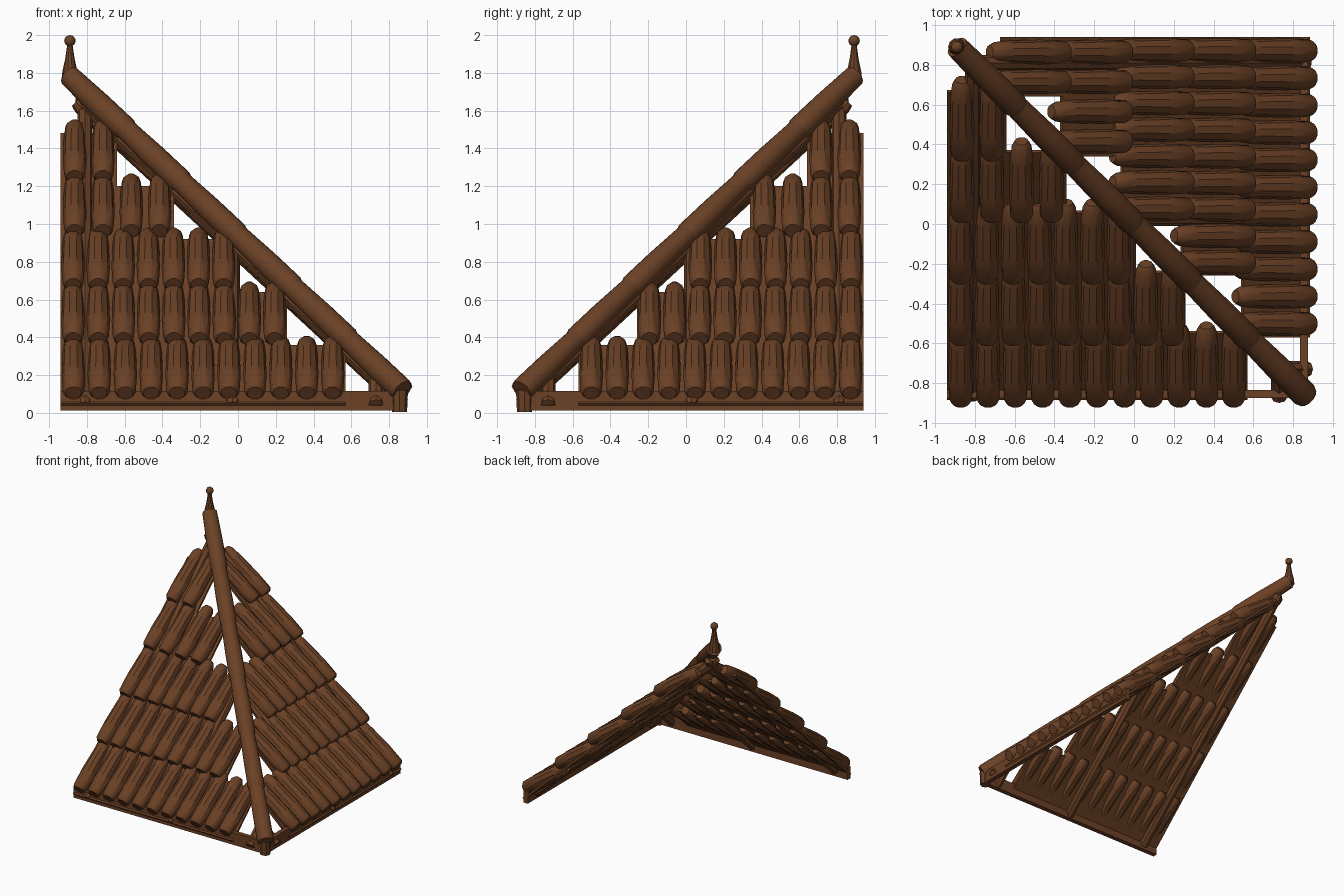
import bpy, bmesh, math
from mathutils import Vector, Matrix

cube = bpy.data.objects.get("Cube")
if cube:
    bpy.data.objects.remove(cube, do_unlink=True)

brown = bpy.data.materials.new("warm_brown_wood")
brown.use_nodes = True
COLOUR = (0.147, 0.053, 0.019, 1)
brown.diffuse_color = COLOUR
brown.node_tree.nodes["Principled BSDF"].inputs["Base Color"].default_value = COLOUR

# Swaps the front slope onto the right slope across the hip diagonal
ACROSS_HIP = Matrix(((0, -1, 0, 0), (-1, 0, 0, 0), (0, 0, 1, 0), (0, 0, 0, 1)))
LEFT_EDGE = -0.94
PITCH = 0.926


def slope_z(y):
    return 0.869 + PITCH * y


def hip_point(x, drop=0.0):
    return Vector((x, -x, 0.94 - 0.945 * x - drop))


def finish(name, bm):
    bmesh.ops.recalc_face_normals(bm, faces=bm.faces)
    mesh = bpy.data.meshes.new(name)
    bm.to_mesh(mesh)
    bm.free()
    mesh.shade_smooth()
    mesh.set_sharp_from_angle(angle=math.radians(35))
    mesh.materials.append(brown)
    bpy.context.collection.objects.link(bpy.data.objects.new(name, mesh))


def finish_both(name, bm):
    other = bm.copy()
    bmesh.ops.transform(other, matrix=ACROSS_HIP, verts=other.verts)
    finish("front_" + name, bm)
    finish("right_" + name, other)


def turned(bm, start, end, profile, sides=10):
    """Closed round bar; profile holds (fraction along, radius)."""
    start, end = Vector(start), Vector(end)
    turn = (end - start).to_track_quat('Z', 'Y')
    rings = []
    for t, r in profile:
        centre = start.lerp(end, t)
        rings.append([bm.verts.new(centre + turn @ Vector((
            r * math.cos(2 * math.pi * k / sides),
            r * math.sin(2 * math.pi * k / sides), 0))) for k in range(sides)])
    for a, b in zip(rings, rings[1:]):
        for k in range(sides):
            n = (k + 1) % sides
            bm.faces.new((a[k], a[n], b[n], b[k]))
    bm.faces.new(rings[0])
    bm.faces.new(rings[-1])


def box(bm, low, high):
    low, high = Vector(low), Vector(high)
    place = Matrix.Translation((low + high) / 2) @ Matrix.Diagonal((*(high - low), 1))
    bmesh.ops.create_cube(bm, size=1, matrix=place)


# Rows of barrel tiles: (right edge, tile count)
ROWS = [(0.57, 11), (0.26, 9), (-0.01, 7), (-0.34, 4), (-0.64, 2)]
TILE = [(0, 0.042), (0.04, 0.056), (0.35, 0.062), (0.75, 0.057), (0.94, 0.05), (1, 0.034)]
STEP = 0.303
for i, (right, count) in enumerate(ROWS):
    bm = bmesh.new()
    pitch = (right - LEFT_EDGE) / count
    y = -0.9 + i * STEP * 1.02
    for k in range(count):
        x = LEFT_EDGE + (k + 0.5) * pitch
        turned(bm, (x, y, slope_z(y) + 0.07),
               (x, y + 0.39, slope_z(y + 0.39) - 0.015), TILE)
    finish_both(f"tile_row_{i + 1}", bm)

# Stepped board beneath the tiles
bm = bmesh.new()
outline = [(LEFT_EDGE, -0.885)]
low = -0.885
for i, (right, count) in enumerate(ROWS):
    top = -0.55 + i * STEP
    outline += [(right, low), (right, top)]
    low = top
outline.append((LEFT_EDGE, low))
face = bm.faces.new([bm.verts.new((x, y, slope_z(y))) for x, y in outline])
under = bmesh.ops.extrude_face_region(bm, geom=[face])["geom"]
bmesh.ops.translate(bm, vec=(0, 0.012, -0.014),
                    verts=[v for v in under if isinstance(v, bmesh.types.BMVert)])
finish_both("roof_board", bm)

# Rafters running up the slope to the hip
bm = bmesh.new()
ROUND_LOG = [(0, 0.028), (0.015, 0.04), (0.985, 0.04), (1, 0.028)]
for x, top in ((-0.81, 0.86), (-0.03, 0.03), (0.73, -0.72)):
    turned(bm, (x, -0.875, slope_z(-0.875) - 0.02),
           (x, top, slope_z(top) - 0.02), ROUND_LOG, 8)
finish_both("rafters", bm)

# Eave beam
bm = bmesh.new()
box(bm, (LEFT_EDGE, -0.875, 0.012), (0.87, -0.835, 0.115))
finish_both("eave_beam", bm)

# Overlapping ridge tiles along the hip
bm = bmesh.new()
SEGMENTS = 6
length = 1.76 / SEGMENTS
for i in range(SEGMENTS):
    x = -0.89 + i * length
    turned(bm, hip_point(x + length + (0.01 if i < 5 else 0)), hip_point(x),
           [(0, 0.058), (0.04, 0.066), (0.5, 0.065), (1, 0.058)], 14)
finish("hip_tiles", bm)

# Log below the hip, with pegs along its lower half
bm = bmesh.new()
turned(bm, hip_point(0.85, 0.07), hip_point(-0.84, 0.07), ROUND_LOG, 8)
finish("hip_rafter", bm)
bm = bmesh.new()
for k in range(11):
    bmesh.ops.create_uvsphere(
        bm, u_segments=8, v_segments=6, radius=0.026,
        matrix=Matrix.Translation(hip_point(0.05 + 0.06 * k, 0.1)))
finish("hip_pegs", bm)

# Corner foot where the eave beams meet
bm = bmesh.new()
turned(bm, (0.855, -0.855, 0.005), (0.855, -0.855, 0.12), [(0, 0.04), (1, 0.045)], 8)
finish("corner_foot", bm)

# Finial at the peak
bm = bmesh.new()
turned(bm, (-0.89, 0.89, 1.76), (-0.89, 0.89, 1.95),
       [(0, 0.045), (0.25, 0.04), (0.6, 0.025), (1, 0.014)], 10)
bmesh.ops.create_uvsphere(bm, u_segments=12, v_segments=8, radius=0.03,
                          matrix=Matrix.Translation((-0.89, 0.89, 1.97)))
finish("finial", bm)
